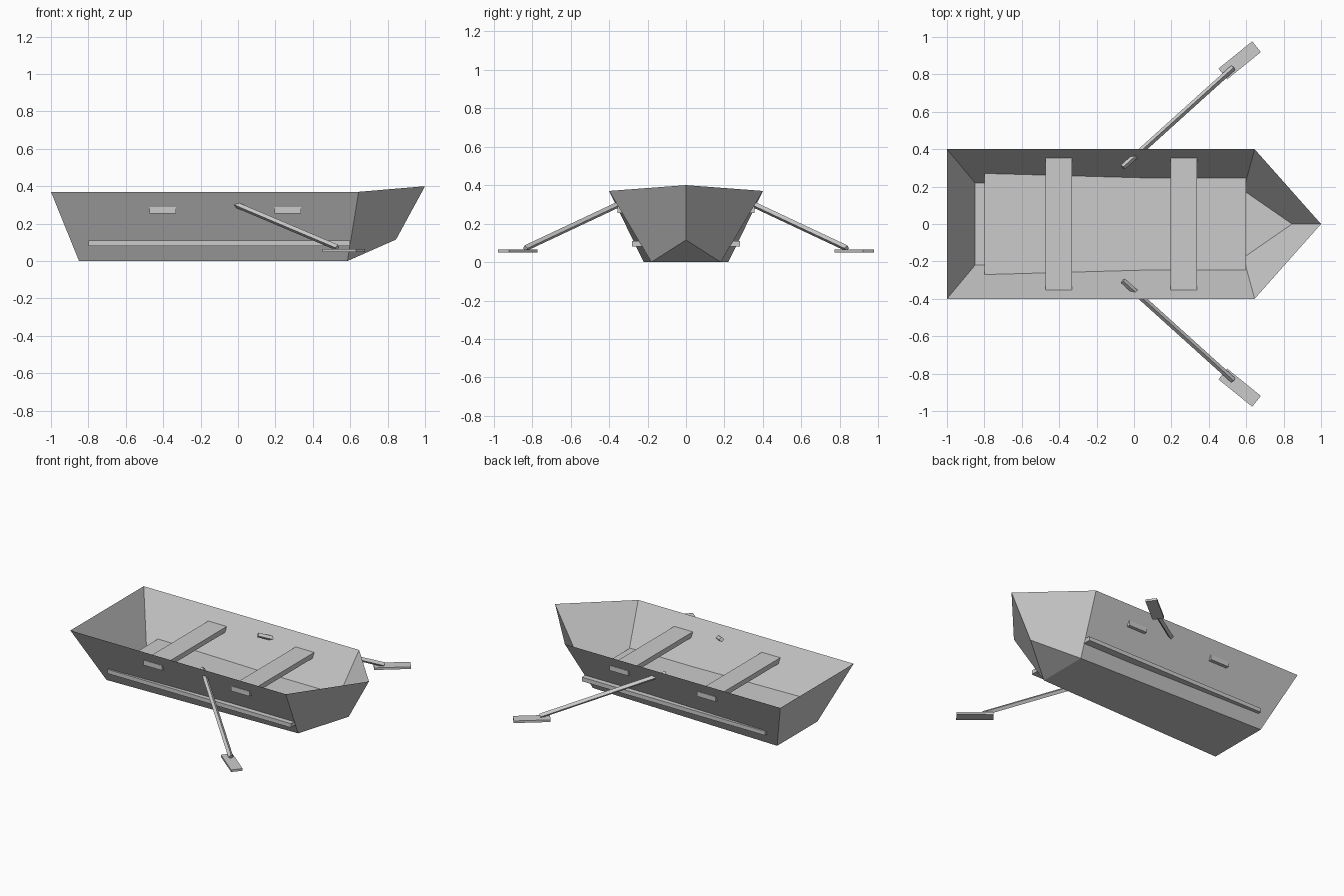
import bpy
import bmesh
from mathutils import Vector, Matrix

old = bpy.data.objects.get("Cube")
if old:
    bpy.data.objects.remove(old, do_unlink=True)

# Single painted colour
grey = bpy.data.materials.new("light_grey")
grey.use_nodes = True
COLOUR = (0.6, 0.6, 0.6, 1)
grey.diffuse_color = COLOUR
grey.node_tree.nodes["Principled BSDF"].inputs["Base Color"].default_value = COLOUR


def finish(name, bm):
    mesh = bpy.data.meshes.new(name)
    bm.to_mesh(mesh)
    bm.free()
    mesh.materials.append(grey)
    obj = bpy.data.objects.new(name, mesh)
    bpy.context.collection.objects.link(obj)
    return obj


def box(name, centre, size, rotation=Matrix()):
    bm = bmesh.new()
    scale = Matrix.Diagonal((*size, 1))
    bmesh.ops.create_cube(bm, size=1, matrix=Matrix.Translation(centre) @ rotation @ scale)
    return finish(name, bm)


# Open hull shell: each station has left and right points mirrored over y
bm = bmesh.new()


def pair(x, y, z):
    return [bm.verts.new((x, s * y, z)) for s in (1, -1)]


stern_rim = pair(-1, 0.4, 0.37)
stern_floor = pair(-0.85, 0.22, 0)
bow_rim = pair(0.645, 0.4, 0.37)
bow_floor = pair(0.585, 0.18, 0)
tip = bm.verts.new((1, 0, 0.4))
forefoot = bm.verts.new((0.845, 0, 0.115))
for i in (0, 1):
    bm.faces.new((stern_rim[i], stern_floor[i], bow_floor[i], bow_rim[i]))
    bm.faces.new((bow_rim[i], bow_floor[i], forefoot, tip))
bm.faces.new((*stern_floor, bow_floor[1], bow_floor[0]))
bm.faces.new((*stern_rim, stern_floor[1], stern_floor[0]))
bm.faces.new((*bow_floor, forefoot))
bmesh.ops.recalc_face_normals(bm, faces=bm.faces)
# An open shell: make sure the bottom looks downward
bm.normal_update()
if min(bm.faces, key=lambda f: f.calc_center_median().z).normal.z > 0:
    bmesh.ops.reverse_faces(bm, faces=bm.faces)
finish("hull", bm)

# Floor board and two bench seats, poking slightly through the sides
box("floor_board", (-0.1, 0, 0.095), (1.4, 0.56, 0.028))
for name, x in (("rear_seat", -0.403), ("front_seat", 0.265)):
    box(name, (x, 0, 0.272), (0.142, 0.71, 0.034))

# Oars, mirrored left and right
for side, s in (("left", 1), ("right", -1)):
    start = Vector((-0.06, s * 0.303, 0.322))
    end = Vector((0.53, s * 0.835, 0.072))
    along = end - start
    turn = along.to_track_quat("Z", "Y").to_matrix().to_4x4()
    bm = bmesh.new()
    bmesh.ops.create_cone(bm, cap_ends=True, segments=4, radius1=0.016, radius2=0.016,
                          depth=along.length,
                          matrix=Matrix.Translation((start + end) / 2) @ turn)
    finish(side + "_oar_shaft", bm)
    box(side + "_oar_blade", (0.565, s * 0.875, 0.057), (0.232, 0.074, 0.015),
        Matrix.Rotation(s * 0.68, 4, "Z"))
